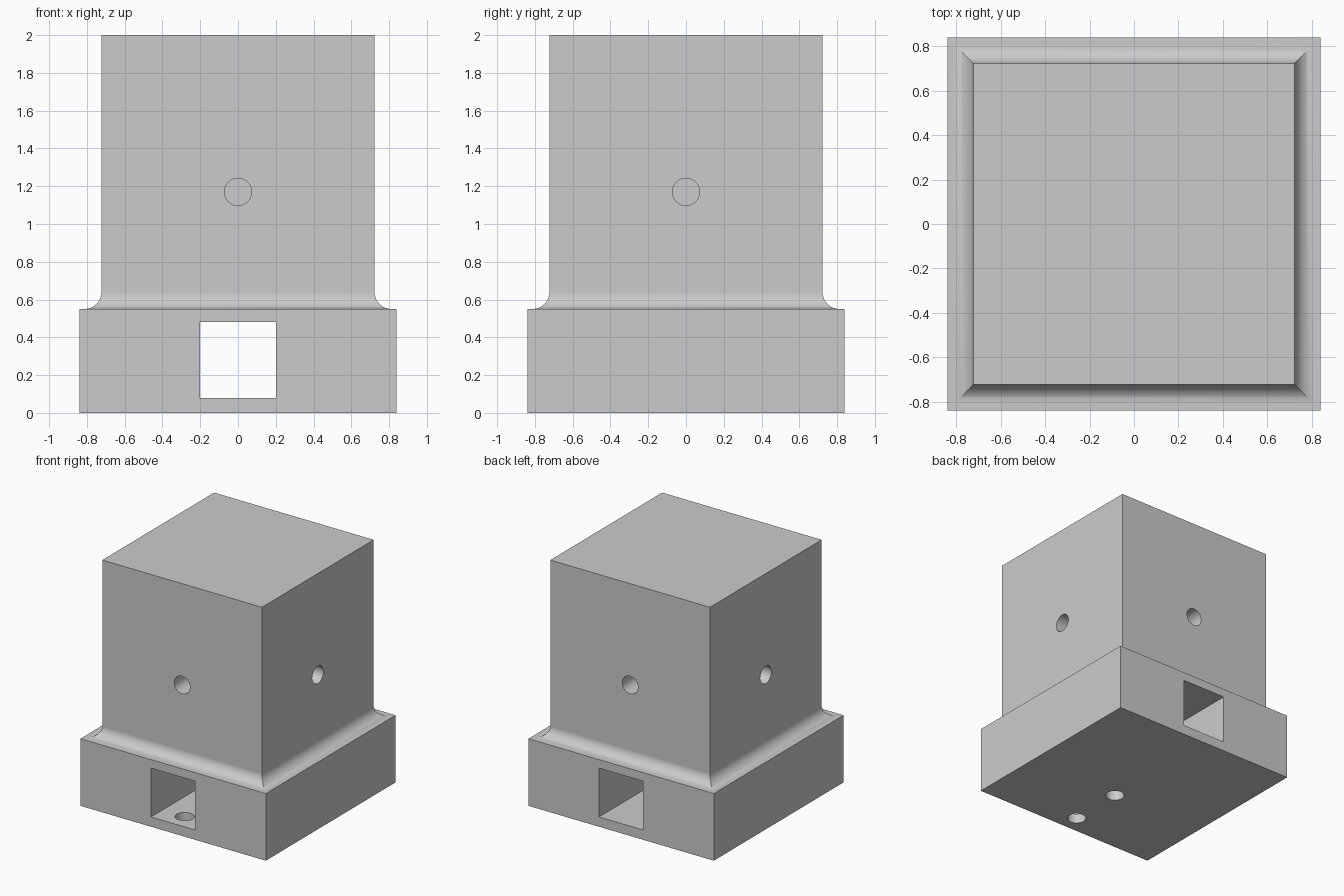
import bpy, bmesh, math
from mathutils import Matrix, Vector

cube = bpy.data.objects.get("Cube")
if cube:
    bpy.data.objects.remove(cube, do_unlink=True)

BASE, BASE_TOP = 0.84, 0.55      # half width and height of the plinth
TOWER, TOP = 0.723, 2.0          # half width and height of the block
FILLET, STEPS = 0.09, 14
HOLE_R, HOLE_Z, HOLE_DEPTH = 0.072, 1.17, 0.2

grey = bpy.data.materials.new("plain grey")
grey.use_nodes = True
colour = (0.6, 0.6, 0.6, 1)
grey.diffuse_color = colour
grey.node_tree.nodes["Principled BSDF"].inputs["Base Color"].default_value = colour


def make_object(name, bm):
    bmesh.ops.recalc_face_normals(bm, faces=bm.faces)
    mesh = bpy.data.meshes.new(name)
    bm.to_mesh(mesh)
    bm.free()
    mesh.materials.append(grey)
    obj = bpy.data.objects.new(name, mesh)
    bpy.context.collection.objects.link(obj)
    return obj


def square_stack(name, profile):
    """Skin a stack of square rings given as (half width, height)."""
    bm = bmesh.new()
    rings = [[bm.verts.new((sx * h, sy * h, z))
              for sx, sy in ((-1, -1), (1, -1), (1, 1), (-1, 1))] for h, z in profile]
    for low, high in zip(rings, rings[1:]):
        for i in range(4):
            j = (i + 1) % 4
            bm.faces.new((low[i], low[j], high[j], high[i]))
    bm.faces.new(rings[0])
    bm.faces.new(rings[-1])
    return make_object(name, bm)


def drill(name, centre, axis, length):
    """Round cutter centred on a surface point."""
    bm = bmesh.new()
    turn = Vector((0, 0, 1)).rotation_difference(Vector(axis)).to_matrix().to_4x4()
    bmesh.ops.create_cone(bm, cap_ends=True, segments=40, radius1=HOLE_R, radius2=HOLE_R,
                          depth=length, matrix=Matrix.Translation(centre) @ turn)
    return make_object(name, bm)


# Plinth, concave fillet and tall block in one body
profile = [(BASE, 0), (BASE, BASE_TOP)]
for i in range(STEPS + 1):
    a = math.pi / 2 * i / STEPS
    profile.append((TOWER + FILLET * (1 - math.sin(a)),
                    BASE_TOP + FILLET * (1 - math.cos(a))))
profile.append((TOWER, TOP))
body = square_stack("block_on_plinth", profile)

# Square passage from front to back
bm = bmesh.new()
bmesh.ops.create_cube(bm, size=1, matrix=Matrix.Translation((0, 0, 0.28))
                      @ Matrix.Diagonal((0.4, 2, 0.4, 1)))
cutters = [make_object("passage_cutter", bm)]

# Blind hole in each side of the block
for x, y in ((1, 0), (-1, 0), (0, 1), (0, -1)):
    cutters.append(drill("side_hole_cutter", (x * TOWER, y * TOWER, HOLE_Z),
                         (x, y, 0), 2 * HOLE_DEPTH))

# Two holes through the passage floor
for y in (-0.69, -0.23):
    cutters.append(drill("floor_hole_cutter", (0, y, 0), (0, 0, 1), 0.3))

bpy.ops.object.select_all(action="DESELECT")
bpy.context.view_layer.objects.active = body
body.select_set(True)
for cutter in cutters:
    cutter.hide_render = True
    cut = body.modifiers.new("cut", "BOOLEAN")
    cut.operation, cut.solver, cut.object = "DIFFERENCE", "EXACT", cutter
    bpy.ops.object.modifier_apply(modifier=cut.name)
    bpy.data.objects.remove(cutter, do_unlink=True)

# Smooth the fillet and holes, keep the flats flat
bpy.ops.object.shade_smooth_by_angle(angle=math.radians(25))
weighted = body.modifiers.new("even_normals", "WEIGHTED_NORMAL")
weighted.keep_sharp = True
